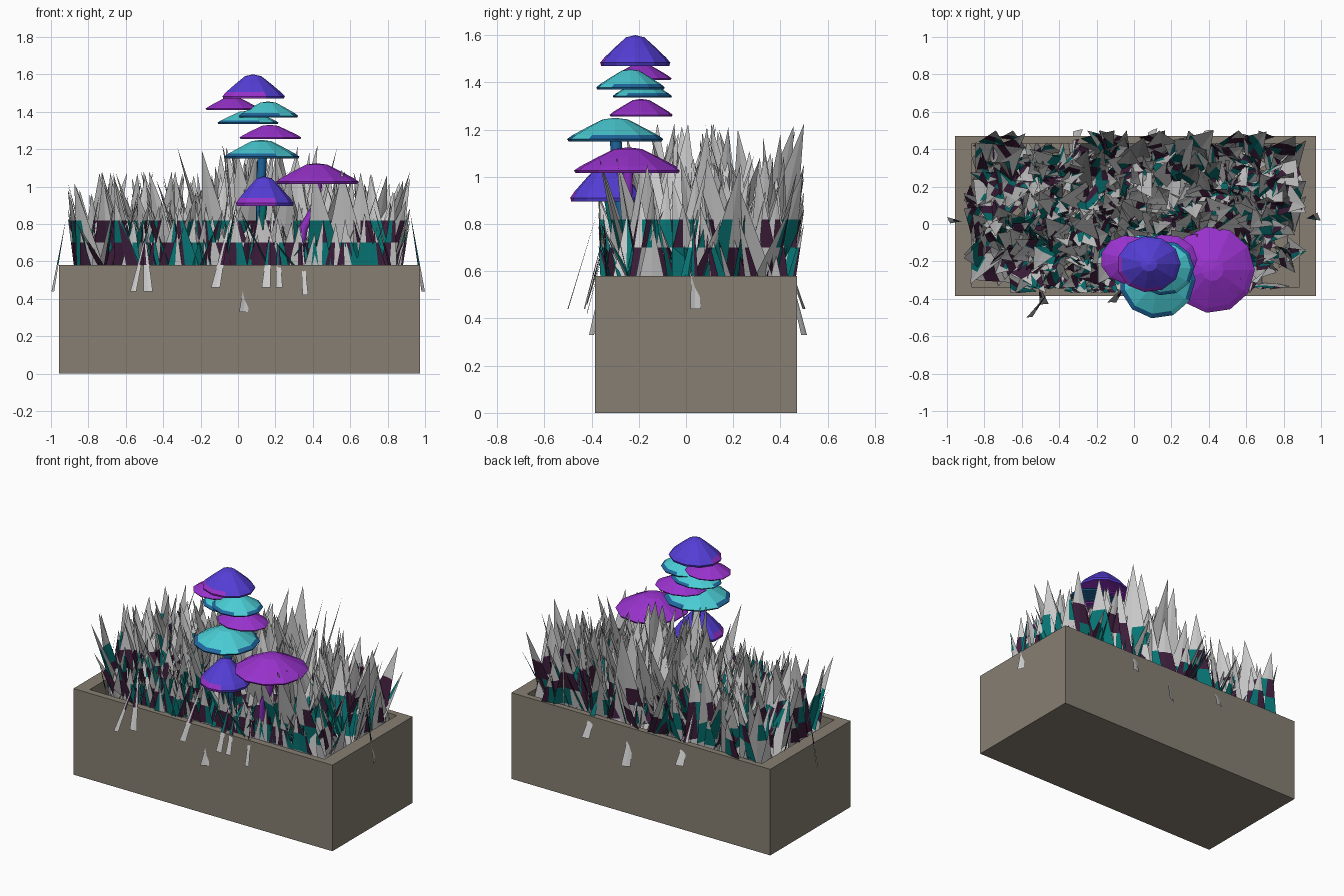
import bpy, bmesh, math, random
from mathutils import Vector

if "Cube" in bpy.data.objects:
    bpy.data.objects.remove(bpy.data.objects["Cube"])

random.seed(5)


def srgb(r, g, b):
    f = lambda c: (c / 255 / 12.92) if c < 10 else ((c / 255 + 0.055) / 1.055) ** 2.4
    return (f(r), f(g), f(b), 1)


def material(name, *rgb):
    m = bpy.data.materials.new(name)
    m.diffuse_color = srgb(*rgb)
    m.use_nodes = True
    m.node_tree.nodes["Principled BSDF"].inputs["Base Color"].default_value = m.diffuse_color
    return m


STONE = material("warm stone", 134, 126, 114)
GREY = material("pale grey", 204, 204, 204)
TEAL = material("dark teal", 8, 118, 118)
PLUM = material("dark plum", 62, 30, 60)
INDIGO = material("indigo", 84, 62, 214)
PURPLE = material("purple", 152, 50, 204)
CYAN = material("cyan", 74, 204, 212)
BLUE = material("deep blue", 32, 104, 160)


def finish(bm, name, mats):
    me = bpy.data.meshes.new(name)
    bm.to_mesh(me)
    bm.free()
    for m in mats:
        me.materials.append(m)
    ob = bpy.data.objects.new(name, me)
    bpy.context.collection.objects.link(ob)
    return ob


# planter: box with a recessed bed
bm = bmesh.new()
rings = []
for x0, x1, y0, y1, z in ((-0.957, 0.973, -0.385, 0.47, 0), (-0.957, 0.973, -0.385, 0.47, 0.58),
                          (-0.867, 0.883, -0.34, 0.43, 0.58), (-0.867, 0.883, -0.34, 0.43, 0.42)):
    rings.append([bm.verts.new(p) for p in ((x0, y0, z), (x1, y0, z), (x1, y1, z), (x0, y1, z))])
for a, b in zip(rings, rings[1:]):
    for i in range(4):
        j = (i + 1) % 4
        bm.faces.new((a[i], a[j], b[j], b[i]))
bm.faces.new(rings[0][::-1])
bm.faces.new(rings[3])
finish(bm, "planter_box", [STONE])

# grass: broad pointed blades, coloured in bands by height
grass = bmesh.new()


def blade(base, tip, width, yaw):
    side = Vector((math.cos(yaw), math.sin(yaw), 0))
    mid = base + Vector((-side.y, side.x, 0)) * width * 0.05
    upper = (12, 1, 1) if tip.z < 0.86 else (5, 3, 3)
    for s in (-1, 1):
        edge = base + side * (s * width / 2)
        bands = [(0.58, 0), (0.70, random.choices((0, 1, 2), (2, 4, 4))[0]),
                 (0.82, random.choices((0, 1, 2), upper)[0]), (9, 0)]
        z0 = base.z
        for z1, mat in bands:
            if z0 >= tip.z:
                break
            if z1 <= z0:
                continue
            at = lambda p, z: p.lerp(tip, (z - base.z) / (tip.z - base.z))
            pts = [at(edge, z0), at(mid, z0)]
            pts += [tip] if z1 >= tip.z else [at(mid, z1), at(edge, z1)]
            f = grass.faces.new([grass.verts.new(p) for p in pts])
            f.material_index = mat
            z0 = z1


count = 0
while count < 480:
    x, y = random.uniform(-0.86, 0.86), random.uniform(-0.34, 0.43)
    if (abs(x) / 0.88) ** 4 + (abs(y - 0.06) / 0.43) ** 4 > 1 or x < -0.62 and y < -0.27:
        continue
    peak = 1.23 if -0.16 < x < 0.34 else 1.09
    if y < -0.2:
        peak = 0.94
    if abs(x) > 0.84:
        peak = 1.0
    h = (peak - 0.44) * (1 - 0.5 * random.random() ** 1.3)
    # blades lean across their own width axis, so they show a face from above
    yaw = random.uniform(0, math.tau)
    r = random.uniform(0.03, 0.24)
    tip = Vector((x - math.sin(yaw) * r, y + math.cos(yaw) * r, 0.44 + h))
    tip.x = max(-0.91, min(0.92, tip.x))
    tip.y = max(-0.37, min(0.5, tip.y))
    w = h * random.uniform(0.32, 0.5)
    # keep the wide base inside the planter walls
    bx = 0.86 - abs(math.cos(yaw)) * w / 2
    by = 0.40 - abs(math.sin(yaw)) * w / 2
    base = Vector((max(-bx, min(bx, x)), max(0.045 - by, min(0.045 + by, y)), 0.44))
    blade(base, tip, w, yaw)
    count += 1

# front edge row of upright blades
for i in range(22):
    x = -0.58 + i * 0.064
    h = random.uniform(0.3, 0.43)
    blade(Vector((x, -0.325, 0.44)), Vector((x + random.uniform(-0.05, 0.05), -0.35, 0.44 + h)),
          h * 0.42, random.uniform(-0.15, 0.15))

# stray blades poking through the planter walls
for x, y, z in ((-0.99, 0.02, 0.44), (0.99, 0.04, 0.44), (-0.56, -0.50, 0.44), (-0.48, -0.43, 0.44),
                (-0.12, -0.42, 0.46), (0.15, -0.42, 0.46), (0.22, -0.42, 0.46), (0.36, -0.42, 0.42),
                (0.03, -0.4, 0.33), (-0.3, 0.5, 0.44), (0.4, 0.5, 0.44), (0.1, 0.5, 0.33)):
    ix = x * 0.93 + random.uniform(-0.08, 0.08) * (abs(x) < 0.9)
    yaw = math.pi / 2 + 0.4 if abs(x) > 0.9 else random.uniform(-0.6, 0.6)
    w = random.uniform(0.03, 0.06)
    blade(Vector((x, y, z)), Vector((ix, y * 0.75, random.uniform(0.78, 0.88))), w, yaw)
finish(grass, "grass_blades", [GREY, TEAL, PLUM])

# mushroom caps: faceted domes with a trim-coloured lip
DOME = ((0.26, 0.93), (0.58, 0.6), (0.88, 0.27), (1.0, 0.1), (0.97, 0.0), (0.5, 0.14))
SIDES = 11


def cap(name, x, y, z0, z1, rx, ry, main, trim):
    bm = bmesh.new()
    h = z1 - z0
    apex = bm.verts.new((x, y, z1))
    under = bm.verts.new((x, y, z0 + h * 0.2))
    rings = []
    for r, k in DOME:
        rings.append([bm.verts.new((x + rx * r * math.cos(math.tau * i / SIDES),
                                    y + ry * r * math.sin(math.tau * i / SIDES), z0 + h * k))
                      for i in range(SIDES)])
    for i in range(SIDES):
        j = (i + 1) % SIDES
        ang = math.tau * (i + 0.5) / SIDES
        front_left = math.cos(ang) + math.sin(ang) < -0.75
        back_right = math.cos(ang) > 0.6 and math.sin(ang) > 0.2
        patch = front_left or trim == BLUE and (back_right or i % 4 == 2)
        bm.faces.new((apex, rings[0][i], rings[0][j]))
        for k, (a, b) in enumerate(zip(rings, rings[1:])):
            f = bm.faces.new((a[i], b[i], b[j], a[j]))
            lip = k == 3 and (trim == BLUE or front_left)
            if lip or k == 4 or k == 2 and patch:
                f.material_index = 1
        bm.faces.new((under, rings[-1][j], rings[-1][i])).material_index = 1
    finish(bm, name, [main, trim])


for n, args in enumerate((
        (0.08, -0.215, 1.47, 1.60, 0.17, 0.15, INDIGO, PURPLE),
        (-0.032, -0.19, 1.41, 1.48, 0.147, 0.13, PURPLE, PURPLE),
        (0.16, -0.235, 1.37, 1.455, 0.162, 0.147, CYAN, BLUE),
        (0.05, -0.185, 1.335, 1.405, 0.167, 0.127, CYAN, BLUE),
        (0.170, -0.19, 1.255, 1.33, 0.169, 0.135, PURPLE, PURPLE),
        (0.124, -0.30, 1.15, 1.25, 0.205, 0.206, CYAN, BLUE),
        (0.420, -0.245, 1.015, 1.125, 0.226, 0.232, PURPLE, PURPLE),
        (0.14, -0.335, 0.895, 1.055, 0.158, 0.157, INDIGO, PURPLE))):
    cap(f"mushroom_cap_{n + 1}", *args)


# stems: faceted tubes along short bent paths
def stem(name, pts, radius, mat):
    cu = bpy.data.curves.new(name, 'CURVE')
    cu.dimensions = '3D'
    cu.bevel_depth = radius
    cu.bevel_resolution = 1
    cu.use_fill_caps = True
    sp = cu.splines.new('POLY')
    sp.points.add(len(pts) - 1)
    for p, co in zip(sp.points, pts):
        p.co = (*co, 1)
    cu.materials.append(mat)
    bpy.context.collection.objects.link(bpy.data.objects.new(name, cu))


stem("tall_stem", ((0.13, -0.24, 0.45), (0.12, -0.28, 0.95), (0.13, -0.30, 1.18)), 0.026, BLUE)
stem("side_stem", ((0.30, -0.20, 0.45), (0.35, -0.23, 0.78), (0.41, -0.25, 0.88),
                   (0.43, -0.245, 1.04)), 0.024, PURPLE)
stem("low_stem", ((0.12, -0.25, 0.45), (0.12, -0.30, 0.75), (0.14, -0.335, 0.93)), 0.02, TEAL)
